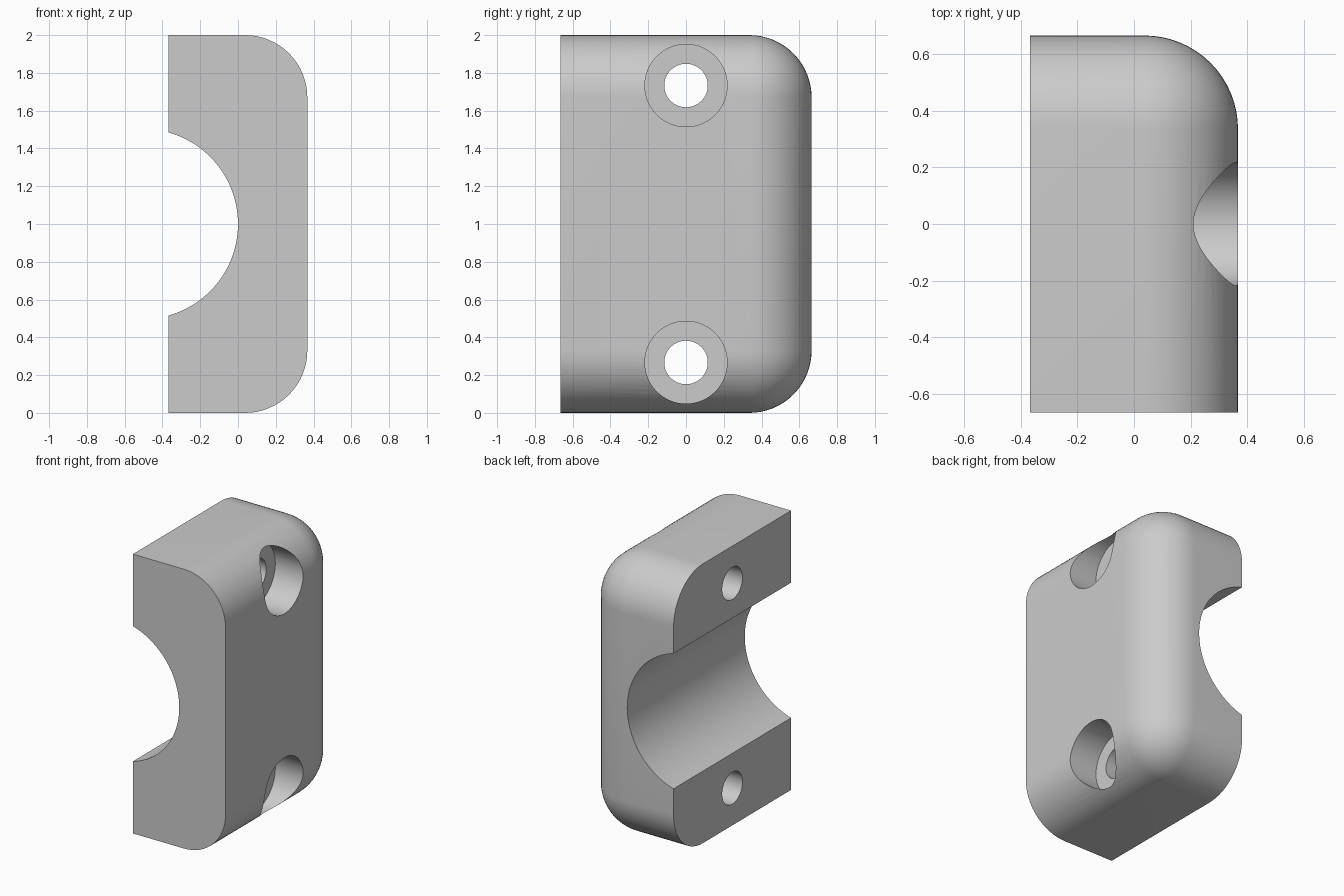
import bpy
import bmesh
from math import radians
from mathutils import Vector

if "Cube" in bpy.data.objects:
    bpy.data.objects.remove(bpy.data.objects["Cube"], do_unlink=True)

HX, HY, HEIGHT = 0.367, 0.665, 2.0
ROUND = 0.33
HOLE_OFFSET = 0.733

grey = bpy.data.materials.new("plain grey")
grey.use_nodes = True
GREY = (0.6, 0.6, 0.6, 1)
grey.diffuse_color = GREY
grey.node_tree.nodes["Principled BSDF"].inputs["Base Color"].default_value = GREY


# Block with rounded outer side, back, top and bottom edges
def make_block():
    bm = bmesh.new()
    bmesh.ops.create_cube(bm, size=1)
    bmesh.ops.scale(bm, vec=(2 * HX, 2 * HY, HEIGHT), verts=bm.verts)
    bmesh.ops.translate(bm, vec=(0, 0, HEIGHT / 2), verts=bm.verts)
    sharp = (Vector((-1, 0, 0)), Vector((0, -1, 0)))
    rounded = [e for e in bm.edges
               if all(f.normal.dot(d) < 0.9 for f in e.link_faces for d in sharp)]
    bmesh.ops.bevel(bm, geom=rounded, offset=ROUND, offset_type='OFFSET',
                    segments=16, profile=0.5, affect='EDGES', clamp_overlap=False)
    mesh = bpy.data.meshes.new("clamp_block")
    bm.to_mesh(mesh)
    bm.free()
    block = bpy.data.objects.new("clamp_block", mesh)
    bpy.context.collection.objects.link(block)
    mesh.materials.append(grey)
    return block


# Cylinder cut out of the block
def cut(block, name, radius, length, location, rotation, sides):
    bpy.ops.mesh.primitive_cylinder_add(vertices=sides, radius=radius, depth=length,
                                        location=location, rotation=rotation)
    cutter = bpy.context.object
    cutter.name = name
    cutter.data.materials.append(grey)
    cutter.hide_render = True
    mod = block.modifiers.new(name, 'BOOLEAN')
    mod.operation = 'DIFFERENCE'
    mod.solver = 'EXACT'
    mod.object = cutter
    bpy.context.view_layer.objects.active = block
    bpy.ops.object.modifier_apply(modifier=name)
    bpy.data.objects.remove(cutter, do_unlink=True)


block = make_block()
quarter = radians(90)

# Pipe groove along the inner side
cut(block, "groove_cutter", 0.503, 2, (-0.503, 0, HEIGHT / 2), (quarter, 0, 0), 128)

# Counterbored bolt holes, lower and upper
for side in (-1, 1):
    z = HEIGHT / 2 + side * HOLE_OFFSET
    cut(block, "bolt_hole_cutter", 0.115, 2, (0, 0, z), (0, quarter, 0), 64)
    cut(block, "counterbore_cutter", 0.218, 1, (0.643, 0, z), (0, quarter, 0), 64)

# Smooth rounded surfaces, crisp cut edges
bpy.ops.object.select_all(action='DESELECT')
block.select_set(True)
bpy.context.view_layer.objects.active = block
bpy.ops.object.shade_smooth_by_angle(angle=radians(30))
